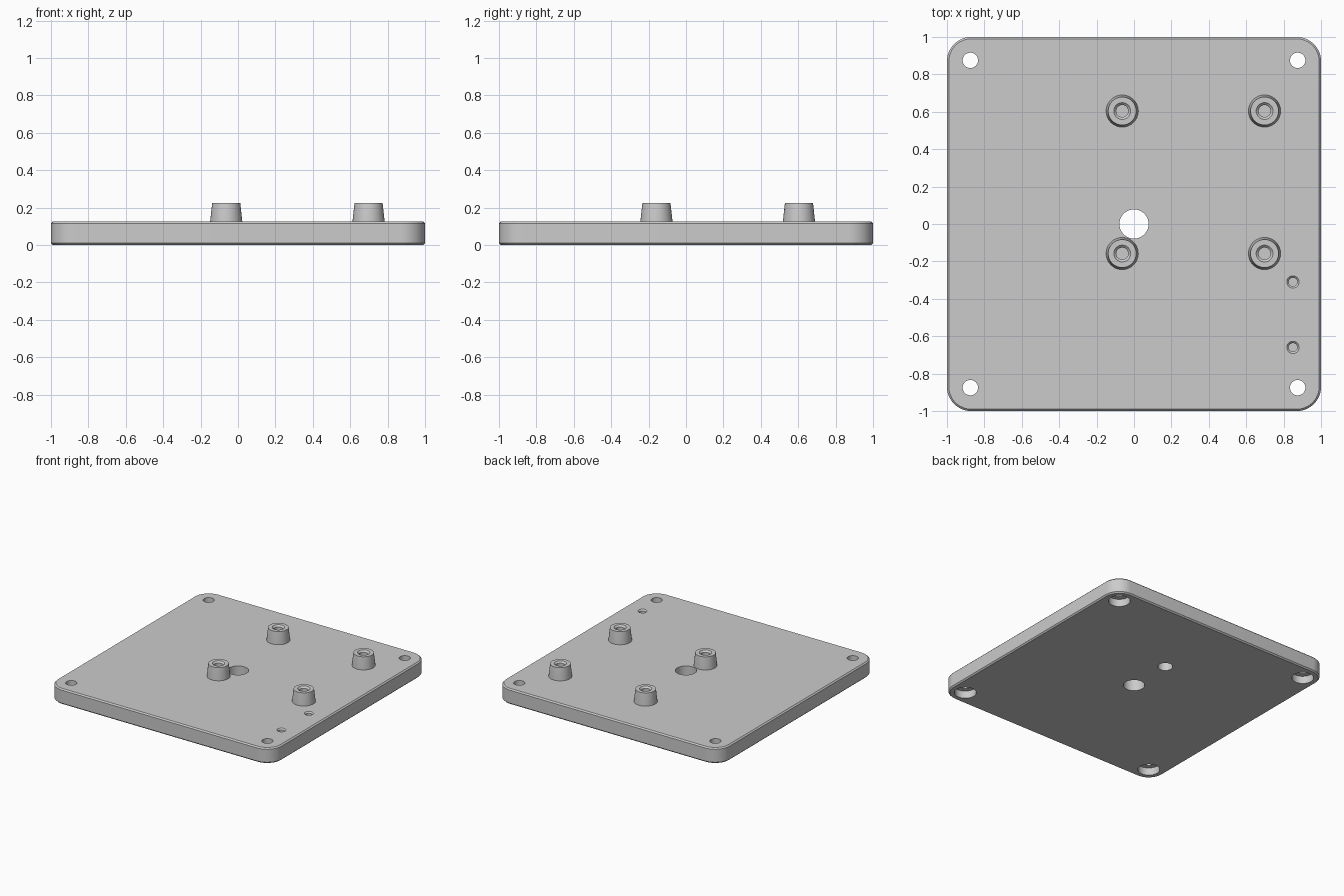
import bpy, bmesh, math

cube = bpy.data.objects.get("Cube")
if cube:
    bpy.data.objects.remove(cube)

grey = bpy.data.materials.new("plain grey")
grey.use_nodes = True
colour = (0.6, 0.6, 0.6, 1)
grey.diffuse_color = colour
grey.node_tree.nodes["Principled BSDF"].inputs["Base Color"].default_value = colour

THICK = 0.125


def finish(name, bm):
    bmesh.ops.recalc_face_normals(bm, faces=bm.faces)
    mesh = bpy.data.meshes.new(name)
    bm.to_mesh(mesh)
    bm.free()
    mesh.materials.append(grey)
    obj = bpy.data.objects.new(name, mesh)
    bpy.context.collection.objects.link(obj)
    return obj


def loft(name, rings):
    """Skin a stack of closed rings and cap both ends."""
    bm = bmesh.new()
    loops = [[bm.verts.new(p) for p in ring] for ring in rings]
    for a, b in zip(loops, loops[1:]):
        for i in range(len(a)):
            j = (i + 1) % len(a)
            bm.faces.new((a[i], a[j], b[j], b[i]))
    bm.faces.new(loops[0])
    bm.faces.new(loops[-1])
    return finish(name, bm)


def lathe(name, x, y, profile, sides=48):
    """Round part from (radius, height) pairs."""
    turn = [2 * math.pi * i / sides for i in range(sides)]
    return loft(name, [[(x + r * math.cos(t), y + r * math.sin(t), z) for t in turn]
                       for r, z in profile])


def rounded_square(half, radius, z, steps=12):
    ring = []
    for quarter, (sx, sy) in enumerate(((1, 1), (-1, 1), (-1, -1), (1, -1))):
        for i in range(steps + 1):
            t = (quarter + i / steps) * math.pi / 2
            c = half - radius
            ring.append((sx * c + radius * math.cos(t), sy * c + radius * math.sin(t), z))
    return ring


def smooth(obj):
    bpy.ops.object.select_all(action='DESELECT')
    obj.select_set(True)
    bpy.context.view_layer.objects.active = obj
    bpy.ops.object.shade_smooth_by_angle(angle=math.radians(30))


# Base plate with chamfered rims
edge = 0.01
plate = loft("base_plate", [rounded_square(1 - inset, 0.13 - inset, z) for inset, z in
                            ((edge, 0), (0, edge), (0, THICK - edge), (edge, THICK))])

# Cutters: counterbored corner holes, centre hole, pin holes, blind hole underneath
cutters = [lathe("corner_cutter", sx * 0.875, sy * 0.875,
                 [(0.08, -0.1), (0.08, 0.06), (0.041, 0.06), (0.041, 0.2)])
           for sx in (-1, 1) for sy in (-1, 1)]
cutters.append(lathe("centre_cutter", 0, 0, [(0.078, -0.1), (0.078, 0.2)]))
cutters.append(lathe("underside_cutter", 0, 0.355, [(0.055, -0.1), (0.055, 0.085)]))
for y in (-0.31, -0.66):
    cutters.append(lathe("pin_cutter", 0.85, y,
                         [(0.023, 0.04), (0.023, THICK - 0.01),
                          (0.033, THICK), (0.033, 0.2)], 32))

for cutter in cutters:
    cutter.hide_render = True
    mod = plate.modifiers.new("hole", 'BOOLEAN')
    mod.operation = 'DIFFERENCE'
    mod.solver = 'EXACT'
    mod.object = cutter
    bpy.ops.object.select_all(action='DESELECT')
    bpy.context.view_layer.objects.active = plate
    plate.select_set(True)
    bpy.ops.object.modifier_apply(modifier=mod.name)
    bpy.data.objects.remove(cutter)
smooth(plate)

# Tapered standoffs with chamfered screw holes
for side, x in (("right", -0.063), ("left", 0.698)):
    for end, y in (("front", -0.158), ("back", 0.604)):
        smooth(lathe(f"standoff_{end}_{side}", x, y,
                     [(0.086, THICK - 0.005), (0.086, THICK), (0.075, 0.226),
                      (0.045, 0.226), (0.032, 0.213), (0.032, THICK + 0.005)]))
